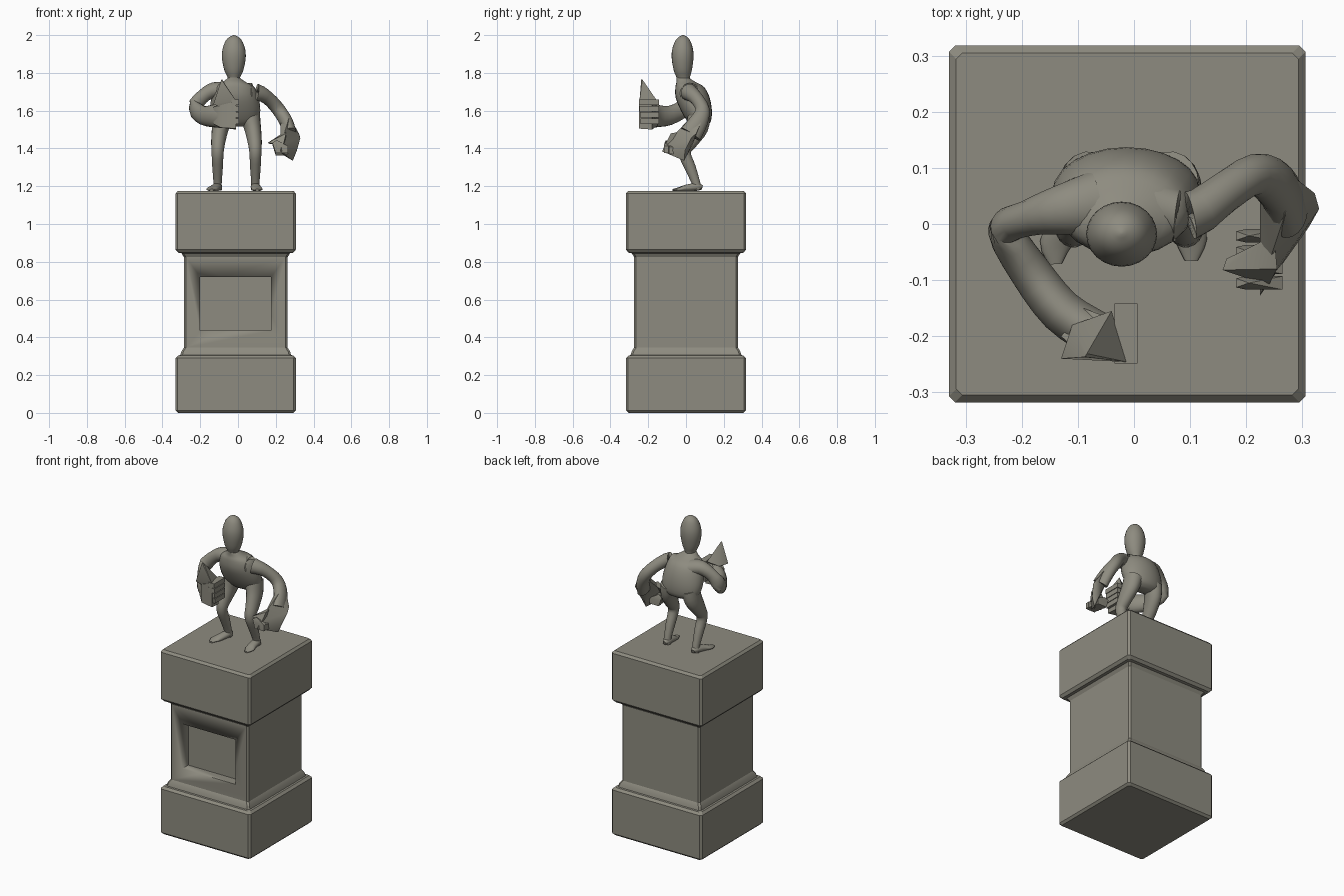
import bpy, bmesh, math
from mathutils import Vector

stone = bpy.data.materials.new("weathered stone")
stone.diffuse_color = (0.27, 0.26, 0.215, 1)


def finish(name, bm, angle=35):
    bmesh.ops.recalc_face_normals(bm, faces=bm.faces[:])
    me = bpy.data.meshes.new(name)
    bm.to_mesh(me)
    bm.free()
    me.materials.append(stone)
    me.shade_smooth()
    me.set_sharp_from_angle(angle=math.radians(angle))
    ob = bpy.data.objects.new(name, me)
    bpy.context.collection.objects.link(ob)
    return ob


def skin(bm, rings):
    loops = [[bm.verts.new(p) for p in r] for r in rings]
    n = len(loops[0])
    for a, b in zip(loops, loops[1:]):
        for i in range(n):
            j = (i + 1) % n
            bm.faces.new((a[i], a[j], b[j], b[i]))
    bm.faces.new(loops[0][::-1])
    bm.faces.new(loops[-1])


def spline(keys, steps):
    # Catmull-Rom through rows of numbers
    out = []
    for i in range(len(keys) - 1):
        p0, p1, p2, p3 = (keys[max(0, min(len(keys) - 1, i + k))] for k in (-1, 0, 1, 2))
        for s in range(steps):
            t = s / steps
            out.append([0.5 * (2 * b + (c - a) * t + (2 * a - 5 * b + 4 * c - d) * t * t
                               + (3 * b - a - 3 * c + d) * t ** 3)
                        for a, b, c, d in zip(p0, p1, p2, p3)])
    return out + [list(keys[-1])]


def loft(name, keys, ref, steps=3, n=18, flat=False):
    # keys: x, y, z, radius along ref, radius across; flat keeps rings level
    rows = spline(keys, steps)
    ref = Vector(ref)
    rings = []
    for i, (x, y, z, ra, rb) in enumerate(rows):
        t = Vector(rows[min(i + 1, len(rows) - 1)][:3]) - Vector(rows[max(i - 1, 0)][:3])
        t = Vector((0, 0, 1)) if flat else t.normalized()
        a = (ref - t * ref.dot(t)).normalized()
        b = t.cross(a)
        rings.append([Vector((x, y, z)) + a * ra * math.cos(q) + b * rb * math.sin(q)
                      for q in (math.tau * k / n for k in range(n))])
    bm = bmesh.new()
    skin(bm, rings)
    return finish(name, bm, 50)


def hull(name, points, angle=40):
    bm = bmesh.new()
    for p in points:
        bm.verts.new(p)
    bmesh.ops.convex_hull(bm, input=bm.verts[:])
    return finish(name, bm, angle)


def box_points(x0, x1, y0, y1, z0, z1):
    return [(x, y, z) for x in (x0, x1) for y in (y0, y1) for z in (z0, z1)]


# Pedestal: square moulded profile with chamfered corners
CX = -0.012
profile = [(0.305, 0), (0.318, 0.013), (0.318, 0.29), (0.304, 0.304), (0.293, 0.306),
           (0.288, 0.325), (0.275, 0.345), (0.275, 0.825), (0.287, 0.845), (0.304, 0.848),
           (0.318, 0.864), (0.318, 1.162), (0.305, 1.176)]
c = 0.011
rings = []
for h, z in profile:
    k = h - c
    rings.append([(CX + x, y, z) for x, y in ((h, -k), (h, k), (k, h), (-k, h),
                                              (-h, k), (-h, -k), (-k, -h), (k, -h))])
bm = bmesh.new()
skin(bm, rings)
pedestal = finish("pedestal", bm, 20)

# Recessed panel on the front
cutter = hull("panel_cutter", box_points(-0.2, 0.176, -0.4, -0.215, 0.435, 0.72), 20)
cutter.hide_render = True
cutter.hide_viewport = True
cut = pedestal.modifiers.new("panel_recess", "BOOLEAN")
cut.operation = "DIFFERENCE"
cut.solver = "EXACT"
cut.object = cutter

# Torso and head
loft("torso", [(-0.012, 0.07, 1.515, 0.06, 0.03), (-0.012, 0.07, 1.54, 0.115, 0.06),
               (-0.014, 0.055, 1.60, 0.132, 0.082), (-0.016, 0.035, 1.67, 0.125, 0.09),
               (-0.018, 0.02, 1.725, 0.105, 0.076), (-0.02, 0.0, 1.752, 0.06, 0.05),
               (-0.022, -0.018, 1.775, 0.03, 0.032)], (1, 0, 0), 3, 24, True)
loft("head", [(-0.022, -0.01, 1.735, 0.034, 0.034), (-0.022, -0.014, 1.77, 0.031, 0.034),
              (-0.022, -0.017, 1.81, 0.049, 0.047), (-0.022, -0.018, 1.87, 0.062, 0.057),
              (-0.022, -0.018, 1.92, 0.061, 0.056), (-0.022, -0.017, 1.965, 0.046, 0.042),
              (-0.022, -0.016, 1.988, 0.027, 0.025), (-0.022, -0.016, 2.0, 0.003, 0.003)],
     (1, 0, 0), 3, 24, True)

# Bent legs and feet
for side, s, toe in (("right", -1, (-0.14, -0.056)), ("left", 1, (0.102, -0.05))):
    def lx(d):
        return -0.008 + s * d
    loft(side + "_leg", [(lx(0.07), 0.07, 1.575, 0.055, 0.06), (lx(0.085), 0.058, 1.51, 0.045, 0.06),
                         (lx(0.096), 0.02, 1.44, 0.038, 0.046), (lx(0.1), -0.008, 1.38, 0.032, 0.034),
                         (lx(0.1), 0.022, 1.30, 0.028, 0.03), (lx(0.1), 0.052, 1.22, 0.022, 0.023),
                         (lx(0.1), 0.06, 1.18, 0.023, 0.023)], (1, 0, 0))
    ax = lx(0.1)
    loft(side + "_foot", [(ax, 0.085, 1.192, 0.012, 0.012), (ax, 0.06, 1.197, 0.025, 0.021),
                          ((ax + toe[0]) / 2, 0.0, 1.19, 0.027, 0.018),
                          (toe[0], toe[1] + 0.02, 1.184, 0.028, 0.011),
                          (toe[0], toe[1] - 0.015, 1.18, 0.012, 0.005)], (1, 0, 0))

# Right arm, bent forward across the body
loft("right_arm", [(-0.07, 0.035, 1.70, 0.05, 0.06), (-0.13, 0.025, 1.708, 0.042, 0.045),
                   (-0.19, 0.01, 1.672, 0.037, 0.032), (-0.228, -0.012, 1.615, 0.046, 0.032),
                   (-0.185, -0.085, 1.575, 0.051, 0.037), (-0.13, -0.155, 1.572, 0.06, 0.04),
                   (-0.07, -0.195, 1.575, 0.068, 0.042)], (0, 0, 1))
hull("right_palm", [(-0.13, -0.2, 1.53), (-0.13, -0.2, 1.62), (-0.09, -0.237, 1.51), (-0.09, -0.237, 1.63),
                    (-0.01, -0.248, 1.505), (-0.01, -0.248, 1.65), (-0.01, -0.18, 1.5),
                    (-0.01, -0.18, 1.65), (-0.09, -0.15, 1.52), (-0.09, -0.15, 1.62)])
for i in range(4):
    z = 1.53 + i * 0.033
    hull(f"right_finger_{i + 1}", box_points(-0.035, 0.006, -0.249 + 0.003 * (3 - i), -0.142, z, z + 0.029))
# Long pointed thumb
hull("right_thumb", [(-0.13, -0.24, 1.635), (-0.012, -0.246, 1.655), (-0.04, -0.155, 1.655),
                     (-0.11, -0.18, 1.635), (-0.088, -0.237, 1.765), (-0.084, -0.231, 1.765),
                     (-0.06, -0.215, 1.6)])

# Left arm, hanging with a broad flared hand
loft("left_arm", [(0.04, 0.025, 1.69, 0.05, 0.06), (0.1, 0.015, 1.698, 0.042, 0.046),
                  (0.16, 0.055, 1.665, 0.036, 0.036), (0.215, 0.088, 1.605, 0.036, 0.037),
                  (0.255, 0.066, 1.54, 0.036, 0.05), (0.275, 0.025, 1.475, 0.036, 0.06)], (1, 0, 0))
hull("left_palm", [(0.225, 0.06, 1.55), (0.283, 0.085, 1.55), (0.27, 0.02, 1.56), (0.322, 0.055, 1.48),
                   (0.33, 0.027, 1.455), (0.312, -0.005, 1.39), (0.29, -0.01, 1.335), (0.275, 0.035, 1.42),
                   (0.225, -0.127, 1.385), (0.232, -0.11, 1.42), (0.245, -0.055, 1.48), (0.24, -0.07, 1.365)])
for i in range(4):
    y, z = -0.105 + i * 0.028, 1.40 - i * 0.004
    hull(f"left_finger_{i + 1}", box_points(0.2, 0.265, y - 0.012, y + 0.012, z - 0.025, z + 0.012)
         + [(0.182, y - 0.008, z + 0.03), (0.182, y + 0.008, z + 0.03), (0.205, y, z + 0.045)])
hull("left_thumb", [(0.255, -0.08, 1.48), (0.25, -0.02, 1.49), (0.158, -0.082, 1.43),
                    (0.165, -0.062, 1.425), (0.24, -0.11, 1.42), (0.25, -0.06, 1.43)])
